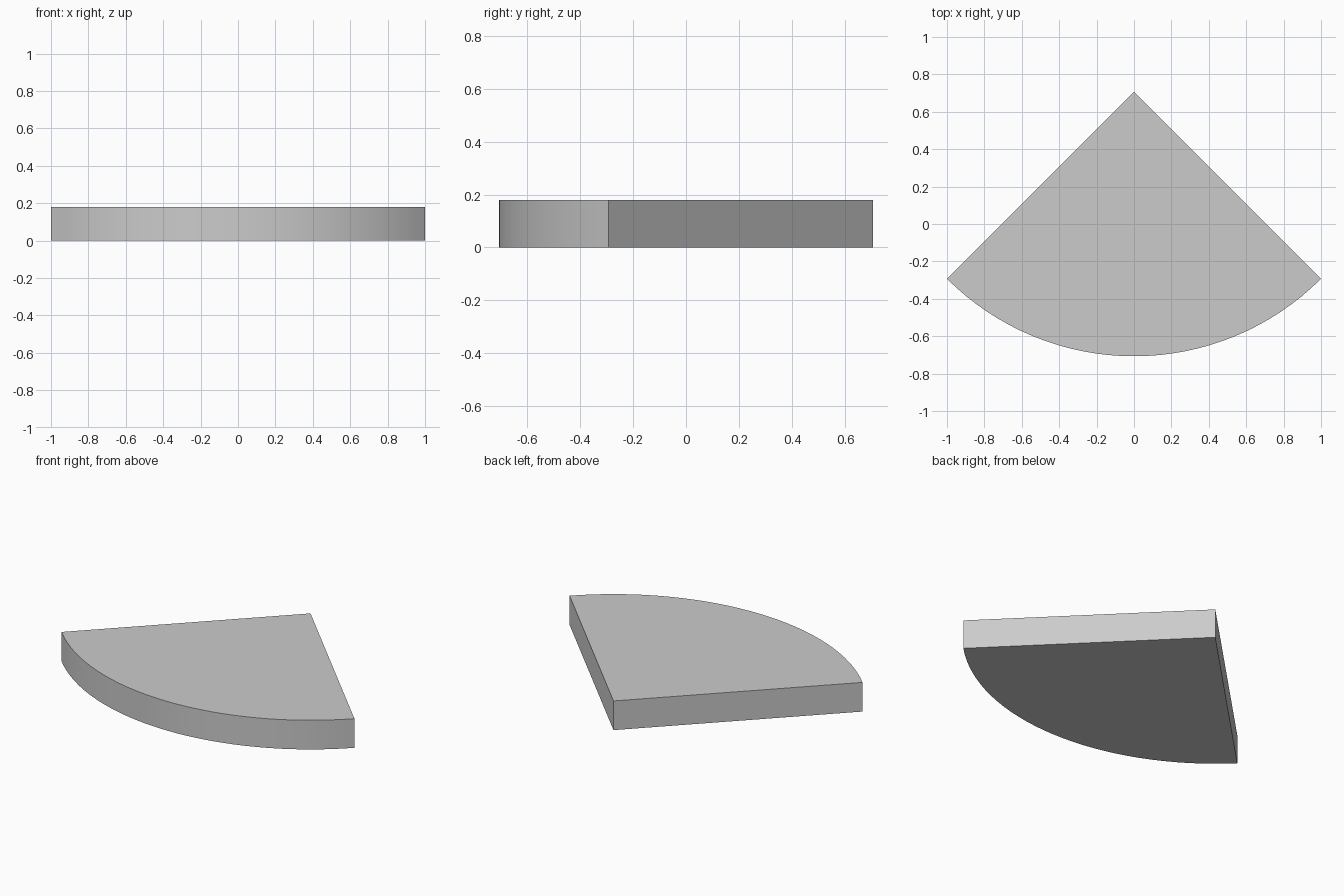
import bpy, bmesh, math

if "Cube" in bpy.data.objects:
    bpy.data.objects.remove(bpy.data.objects["Cube"])

RADIUS = math.sqrt(2)
APEX_Y = RADIUS / 2
HEIGHT = 0.18
SEGMENTS = 32

# Quarter-circle outline: apex at the back, arc facing the front
outline = [(0, APEX_Y)]
for i in range(SEGMENTS + 1):
    a = math.radians(225 + 90 * i / SEGMENTS)
    outline.append((RADIUS * math.cos(a), APEX_Y + RADIUS * math.sin(a)))

# Extrude the outline into a solid slab
bm = bmesh.new()
base = bm.faces.new([bm.verts.new((x, y, 0)) for x, y in outline])
top = bmesh.ops.extrude_face_region(bm, geom=[base], use_keep_orig=True)
bmesh.ops.translate(bm, vec=(0, 0, HEIGHT),
                    verts=[v for v in top["geom"] if isinstance(v, bmesh.types.BMVert)])
bmesh.ops.recalc_face_normals(bm, faces=bm.faces)

mesh = bpy.data.meshes.new("quarter_round_slab")
bm.to_mesh(mesh)
bm.free()
slab = bpy.data.objects.new("quarter_round_slab", mesh)
bpy.context.collection.objects.link(slab)

# Smooth arc, crisp edges
bpy.context.view_layer.objects.active = slab
slab.select_set(True)
bpy.ops.object.shade_smooth_by_angle(angle=math.radians(30))
